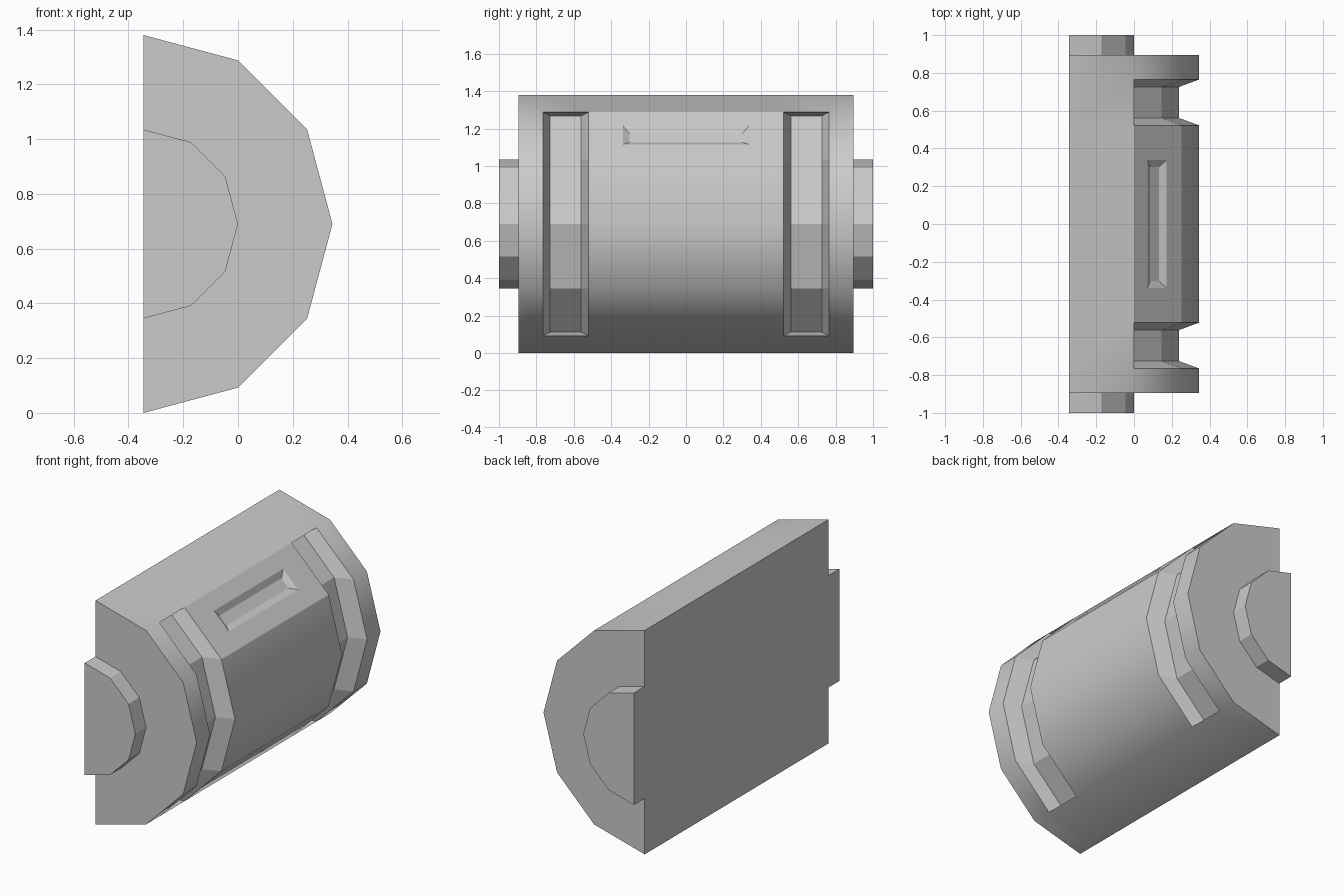
import bpy
import bmesh
from math import cos, sin, pi
from mathutils import Vector

if "Cube" in bpy.data.objects:
    bpy.data.objects.remove(bpy.data.objects["Cube"], do_unlink=True)

RADIUS = 0.69
AXIS = Vector((-0.345, 0, RADIUS))

grey = bpy.data.materials.new("plain grey")
grey.use_nodes = True
colour = (0.6, 0.6, 0.6, 1)
grey.diffuse_color = colour
grey.node_tree.nodes["Principled BSDF"].inputs["Base Color"].default_value = colour


def half_profile(radius):
    """Half of a twelve-sided outline, from top to bottom."""
    angles = [pi / 2 - i * pi / 6 for i in range(7)]
    return [AXIS + Vector((cos(a), 0, sin(a))) * radius for a in angles]


def at(p, y):
    return Vector((p.x, y, p.z))


def face(bm, points, smooth=False):
    f = bm.faces.new([bm.verts.new(p) for p in points])
    f.smooth = smooth


def ring(bm, outer, inner):
    """Quads between two closed loops of points."""
    for i in range(len(outer)):
        j = (i + 1) % len(outer)
        face(bm, [outer[i], outer[j], inner[j], inner[i]])


def strips(bm, line, y0, y1, smooth=False):
    for p, q in zip(line, line[1:]):
        face(bm, [at(p, y0), at(p, y1), at(q, y1), at(q, y0)], smooth)


def finish(bm, name):
    bmesh.ops.remove_doubles(bm, verts=bm.verts, dist=0.0005)
    bmesh.ops.recalc_face_normals(bm, faces=bm.faces)
    mesh = bpy.data.meshes.new(name)
    bm.to_mesh(mesh)
    bm.free()
    mesh.materials.append(grey)
    obj = bpy.data.objects.new(name, mesh)
    bpy.context.collection.objects.link(obj)
    return obj


def caps_and_back(bm, line, y0, y1):
    for y in (y0, y1):
        face(bm, [at(p, y) for p in line])
    face(bm, [at(line[0], y0), at(line[0], y1), at(line[-1], y1), at(line[-1], y0)])


# Main body: end bands, grooves and middle drum
bm = bmesh.new()
outline = half_profile(RADIUS)
stations = [-0.895, -0.765, -0.522, 0.522, 0.765, 0.895]
grooved = outline[1:6]
for k, (y0, y1) in enumerate(zip(stations, stations[1:])):
    strips(bm, outline[:2], y0, y1, True)
    strips(bm, outline[5:], y0, y1, True)
    if k in (0, 4):
        strips(bm, grooved, y0, y1, True)
    elif k == 2:
        strips(bm, grooved[1:], y0, y1, True)
    else:
        # Groove with sloping walls and a floor set straight back
        floor = [p - Vector((0.106, 0, 0)) for p in grooved]
        floor[0] += Vector((0.02, 0, -0.02))
        floor[-1] += Vector((0.02, 0, 0.02))
        a, b = y0 + 0.039, y1 - 0.039
        ring(bm, [at(p, y0) for p in grooved] + [at(p, y1) for p in reversed(grooved)],
             [at(p, a) for p in floor] + [at(p, b) for p in reversed(floor)])
        strips(bm, floor, a, b)

# Shallow slot in the upper middle facet
top, low = grooved[0], grooved[1]
normal = Vector((1, 0, 1)).normalized()


def slot_rect(t0, t1, y, depth):
    p, q = (top.lerp(low, t) - normal * depth for t in (t0, t1))
    return [at(p, -y), at(p, y), at(q, y), at(q, -y)]


facet = slot_rect(0, 1, 0.522, 0)
rim = slot_rect(0.285, 0.685, 0.338, 0)
bed = slot_rect(0.39, 0.58, 0.303, 0.02)
ring(bm, facet, rim)
ring(bm, rim, bed)
face(bm, bed)
caps_and_back(bm, outline, stations[0], stations[-1])
body = finish(bm, "body")

# Keep the drum's gentle bends smooth and everything steeper sharp
for edge in body.data.edges:
    edge.use_edge_sharp = False
bpy.context.view_layer.objects.active = body
bm = bmesh.new()
bm.from_mesh(body.data)
for e in bm.edges:
    e.smooth = len(e.link_faces) == 2 and e.calc_face_angle(0) < 0.56
bm.to_mesh(body.data)
bm.free()

# Axle stubs on both ends
for name, y0, y1 in (("front_stub", -1, -0.895), ("back_stub", 0.895, 1)):
    bm = bmesh.new()
    line = half_profile(RADIUS / 2)
    strips(bm, line, y0, y1)
    caps_and_back(bm, line, y0, y1)
    finish(bm, name)
